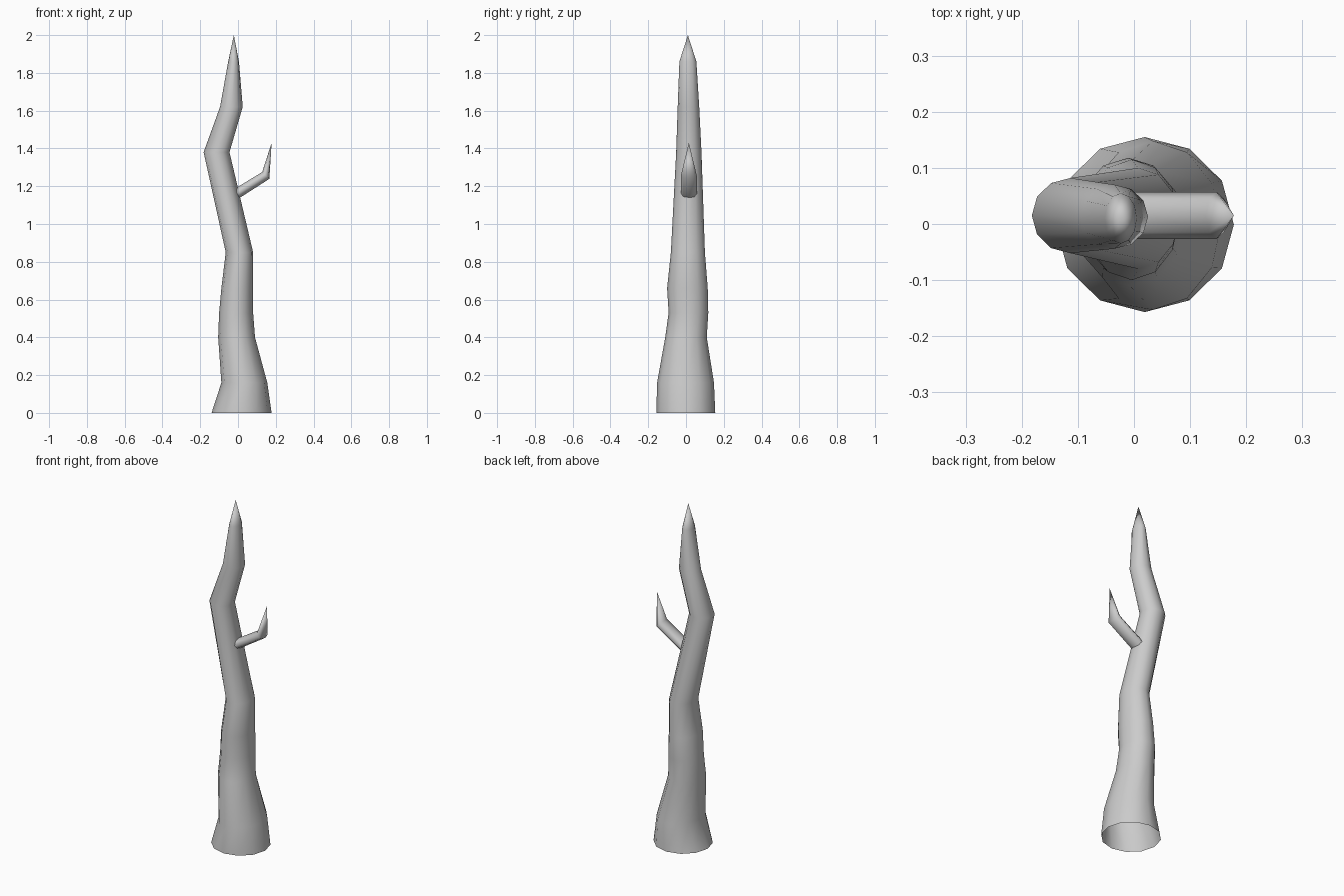
import bpy, bmesh, math
from mathutils import Vector

cube = bpy.data.objects.get("Cube")
if cube:
    bpy.data.objects.remove(cube, do_unlink=True)

bark = bpy.data.materials.new("grey_bark")
bark.use_nodes = True
bark.diffuse_color = (0.6, 0.6, 0.6, 1)
bark.node_tree.nodes["Principled BSDF"].inputs["Base Color"].default_value = (0.6, 0.6, 0.6, 1)


def ring(bm, center, u, v, sides):
    """Elliptical loop spanned by the two half-axes u and v."""
    angles = [2 * math.pi * i / sides for i in range(sides)]
    return [bm.verts.new(center + u * math.cos(a) + v * math.sin(a)) for a in angles]


def limb(name, rings, tip, sides):
    """Skin the rings in order and close the far end to a point; the root stays open."""
    bm = bmesh.new()
    loops = [ring(bm, *r, sides) for r in rings]
    point = bm.verts.new(tip)
    for i in range(sides):
        j = (i + 1) % sides
        for low, high in zip(loops, loops[1:]):
            bm.faces.new((low[i], low[j], high[j], high[i]))
        bm.faces.new((loops[-1][i], loops[-1][j], point))
    mesh = bpy.data.meshes.new(name)
    bm.to_mesh(mesh)
    bm.free()
    mesh.materials.append(bark)
    obj = bpy.data.objects.new(name, mesh)
    bpy.context.collection.objects.link(obj)
    for p in mesh.polygons:
        p.use_smooth = True
    return obj


# Trunk: height, then x and y extents of each level ring
levels = [
    (0.00, -0.14, 0.178, -0.157, 0.155),
    (0.16, -0.088, 0.155, -0.153, 0.148),
    (0.40, -0.105, 0.09, -0.11, 0.11),
    (0.53, -0.10, 0.08, -0.092, 0.118),
    (0.66, -0.088, 0.08, -0.10, 0.115),
    (0.85, -0.065, 0.08, -0.08, 0.10),
    (1.38, -0.182, -0.045, -0.052, 0.082),
    (1.62, -0.095, 0.025, -0.044, 0.07),
    (1.86, -0.052, 0.005, -0.035, 0.055),
]
trunk_rings = [(Vector(((x0 + x1) / 2, (y0 + y1) / 2, z)),
                Vector(((x1 - x0) / 2, 0, 0)), Vector((0, (y1 - y0) / 2, 0)))
               for z, x0, x1, y0, y1 in levels]
limb("trunk", trunk_rings, (-0.022, 0.01, 2.0), 12)

# Side branch: leaves the trunk on the left, then bends upward to a point
side = Vector((0, 0.042, 0))
branch_rings = [
    (Vector((-0.04, 0.015, 1.14)), Vector((0.014, 0, -0.024)), side),
    (Vector((0.147, 0.015, 1.257)), Vector((0.019, 0, -0.018)), side),
]
limb("side_branch", branch_rings, (0.178, 0.015, 1.43), 8)
